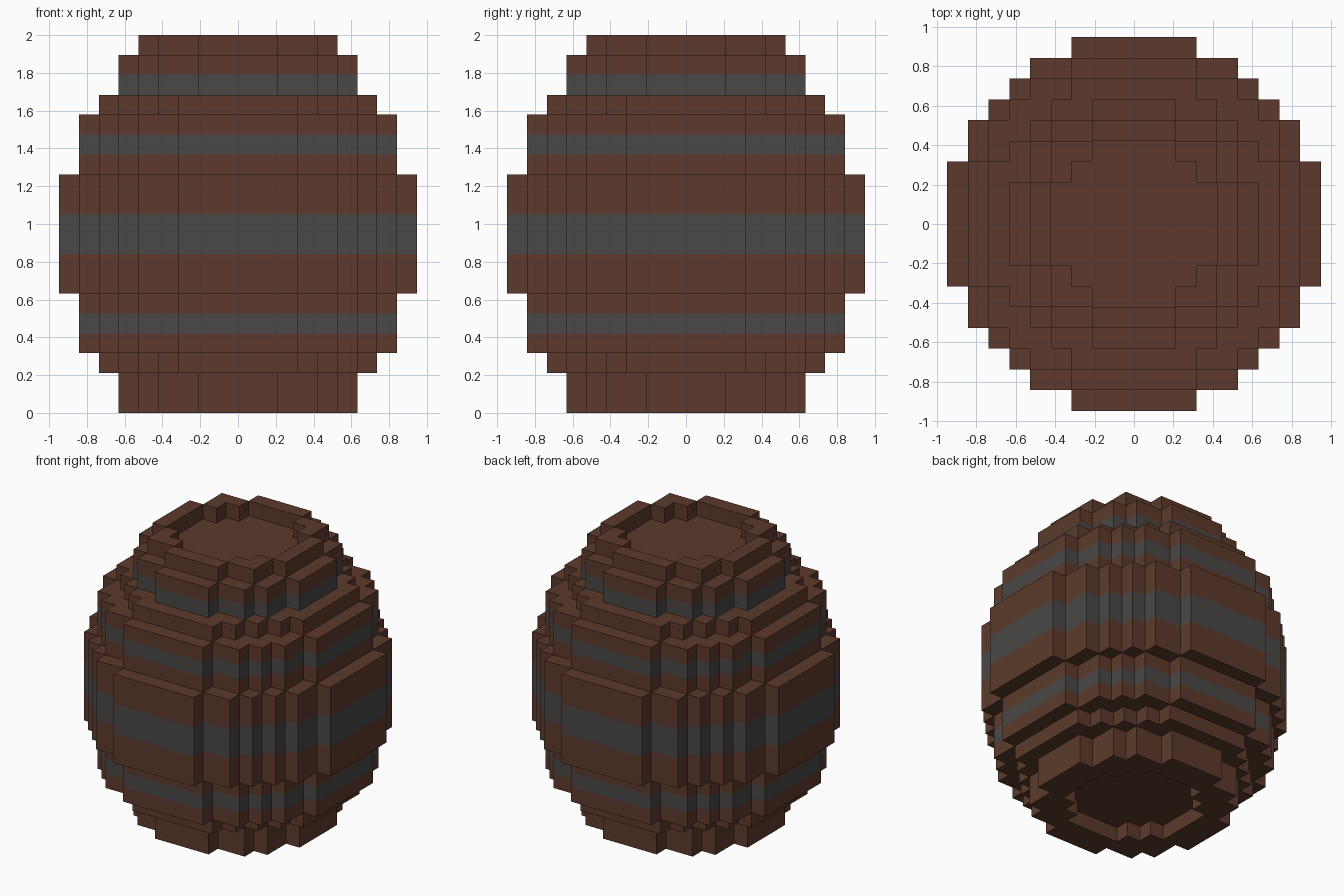
import bpy, bmesh
from mathutils import Vector

if "Cube" in bpy.data.objects:
    bpy.data.objects.remove(bpy.data.objects["Cube"])

U = 2 / 19                      # block size: the barrel is 19 blocks tall
# radius in blocks of each layer, bottom to top
RADII = [6] * 2 + [7] + [8] * 3 + [9] * 6 + [8] * 3 + [7] + [6] * 2 + [5]
HOOP_LAYERS = {4, 8, 9, 13, 16}
RECESS = 4                      # radius of the sunken ends


def material(name, color):
    m = bpy.data.materials.new(name)
    m.diffuse_color = (*color, 1)
    m.use_nodes = True
    m.node_tree.nodes["Principled BSDF"].inputs["Base Color"].default_value = m.diffuse_color
    return m


wood = material("brown wood", (0.107, 0.042, 0.025))
iron = material("dark grey iron", (0.069, 0.065, 0.063))


def in_disc(i, j, r):
    return (i + 0.5) ** 2 + (j + 0.5) ** 2 < r * r


def filled(i, j, k):
    """True where the blocky barrel is solid, with both ends sunk one block."""
    if not 0 <= k < 19 or not in_disc(i, j, RADII[k]):
        return False
    return not (k in (0, 18) and in_disc(i, j, RECESS))


def part_of(i, j, k):
    if k in HOOP_LAYERS:
        return "hoops"
    if k == 17 and in_disc(i, j, RECESS):
        return "lid"
    if k == 1 and in_disc(i, j, RECESS):
        return "base"
    return "staves"


# Collect only the outward faces of the blocks, part by part
parts = {n: bmesh.new() for n in ("staves", "hoops", "lid", "base")}
for k in range(19):
    for i in range(-9, 9):
        for j in range(-9, 9):
            if not filled(i, j, k):
                continue
            bm = parts[part_of(i, j, k)]
            centre = Vector((i + 0.5, j + 0.5, k + 0.5))
            for axis in range(3):
                for s in (-1, 1):
                    n = Vector((0, 0, 0))
                    n[axis] = s
                    if filled(i + int(n.x), j + int(n.y), k + int(n.z)):
                        continue
                    a = Vector((0, 0, 0))
                    a[(axis + 1) % 3] = 0.5
                    b = n.cross(a)
                    mid = centre + n * 0.5
                    bm.faces.new([bm.verts.new((mid + d) * U)
                                  for d in (a + b, b - a, -a - b, a - b)])

# Weld the blocks, merge coplanar faces and make the objects
for name, bm in parts.items():
    bmesh.ops.remove_doubles(bm, verts=bm.verts, dist=0.001)
    bmesh.ops.dissolve_limit(bm, angle_limit=0.01, verts=bm.verts, edges=bm.edges)
    mesh = bpy.data.meshes.new(name)
    bm.to_mesh(mesh)
    bm.free()
    mesh.materials.append(iron if name == "hoops" else wood)
    bpy.context.collection.objects.link(bpy.data.objects.new(name, mesh))
